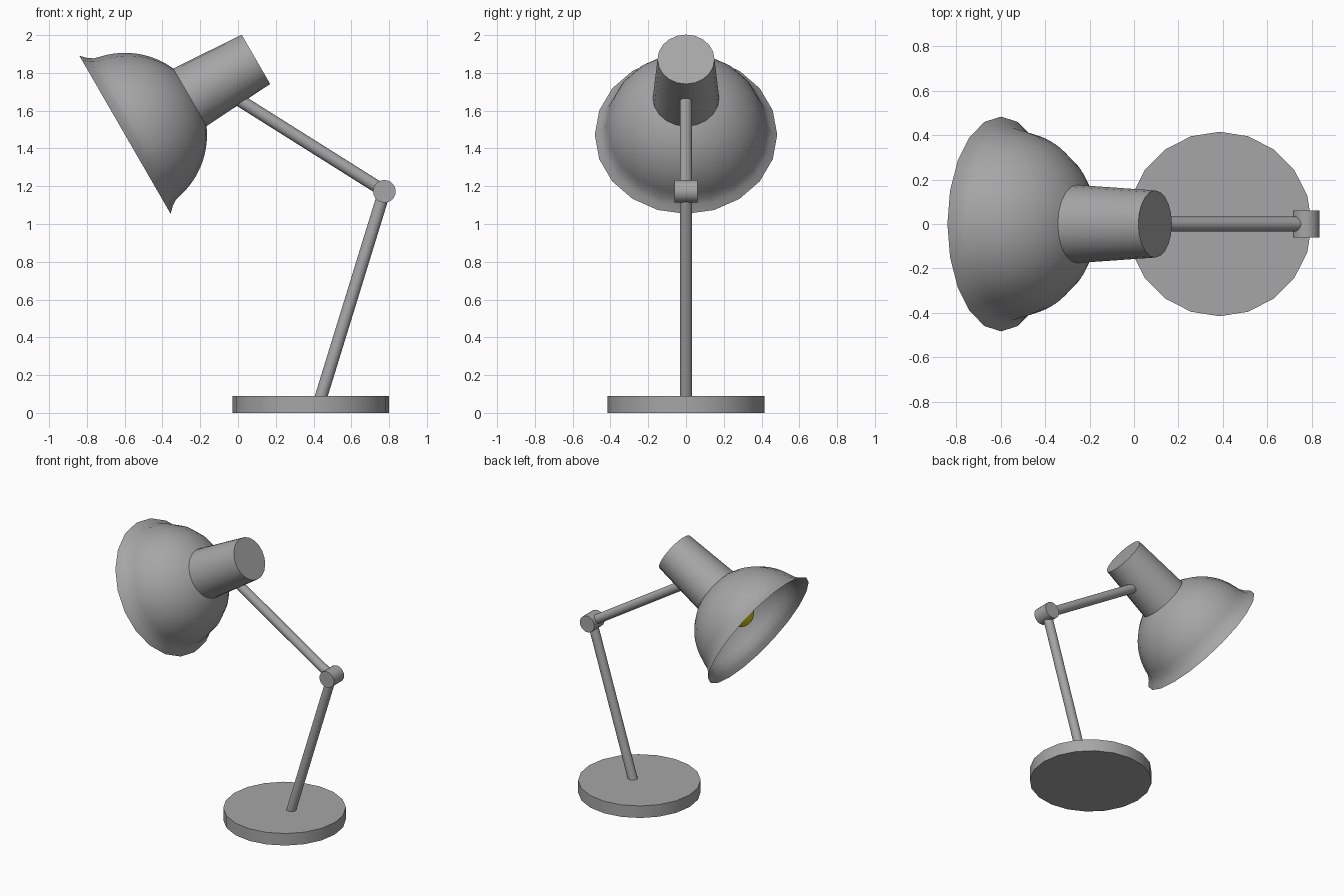
import bpy, bmesh
from math import sin, cos, pi, radians
from mathutils import Vector, Matrix

cube = bpy.data.objects.get("Cube")
if cube:
    bpy.data.objects.remove(cube, do_unlink=True)

SIDES = 20


def material(name, rgb):
    mat = bpy.data.materials.new(name)
    mat.use_nodes = True
    color = (*rgb, 1)
    mat.diffuse_color = color
    mat.node_tree.nodes["Principled BSDF"].inputs["Base Color"].default_value = color
    return mat


grey = material("grey metal", (0.38, 0.38, 0.38))
yellow = material("yellow bulb", (0.6, 0.58, 0.0))


def lathe(name, profile, mat, matrix, caps=True):
    """Spin (radius, height) points around local z, then place the result."""
    bm = bmesh.new()
    rings = [[bm.verts.new((r * cos(2 * pi * i / SIDES), r * sin(2 * pi * i / SIDES), h))
              for i in range(SIDES)] for r, h in profile]
    for low, high in zip(rings, rings[1:]):
        for i in range(SIDES):
            j = (i + 1) % SIDES
            bm.faces.new((low[i], low[j], high[j], high[i]))
    if caps:
        bm.faces.new(rings[0][::-1])
        bm.faces.new(rings[-1])
    mesh = bpy.data.meshes.new(name)
    bm.to_mesh(mesh)
    bm.free()
    mesh.materials.append(mat)
    obj = bpy.data.objects.new(name, mesh)
    obj.matrix_world = matrix
    bpy.context.collection.objects.link(obj)
    bpy.ops.object.select_all(action="DESELECT")
    obj.select_set(True)
    bpy.context.view_layer.objects.active = obj
    bpy.ops.object.shade_smooth_by_angle(angle=radians(35))
    return obj


def rod(name, start, end, radius):
    """Round bar between two points."""
    start, end = Vector(start), Vector(end)
    axis = end - start
    turn = axis.to_track_quat("Z", "Y").to_matrix().to_4x4()
    return lathe(name, [(radius, 0), (radius, axis.length)], grey,
                 Matrix.Translation(start) @ turn)


# Stand: round foot, two arms and the elbow
elbow = (0.775, 0, 1.173)
lathe("base", [(0.415, 0), (0.415, 0.09)], grey, Matrix.Translation((0.385, 0, 0)))
rod("lower_arm", (0.435, 0, 0.07), elbow, 0.033)
rod("upper_arm", elbow, (-0.02, 0, 1.673), 0.033)
rod("elbow_joint", (elbow[0], -0.06, elbow[2]), (elbow[0], 0.06, elbow[2]), 0.06)

# Head parts share one tilted axis starting at the middle of the shade rim
head = Matrix.Translation((-0.598, 0, 1.472)) @ Matrix.Rotation(radians(60), 4, "Y")

# Shade: flared rim running into a dome
dome_radius = 0.434
flare = [(0.483, 0), (0.453, 0.03), (0.433, 0.06)]
dome = [(dome_radius * cos(radians(a)), dome_radius * sin(radians(a)))
        for a in range(14, 67, 4)]
lathe("shade", flare + dome, grey, head, caps=False)

# Lamp housing behind the shade
lathe("lamp_housing", [(0.176, 0.39), (0.151, 0.8)], grey, head)

# Bulb: round glass with a neck reaching into the housing
bulb_radius, bulb_height = 0.095, 0.175
globe = [(bulb_radius * cos(radians(a)), bulb_height + bulb_radius * sin(radians(a)))
         for a in range(-85, 60, 12)]
lathe("bulb", globe + [(0.045, 0.3), (0.045, 0.4)], yellow, head)
